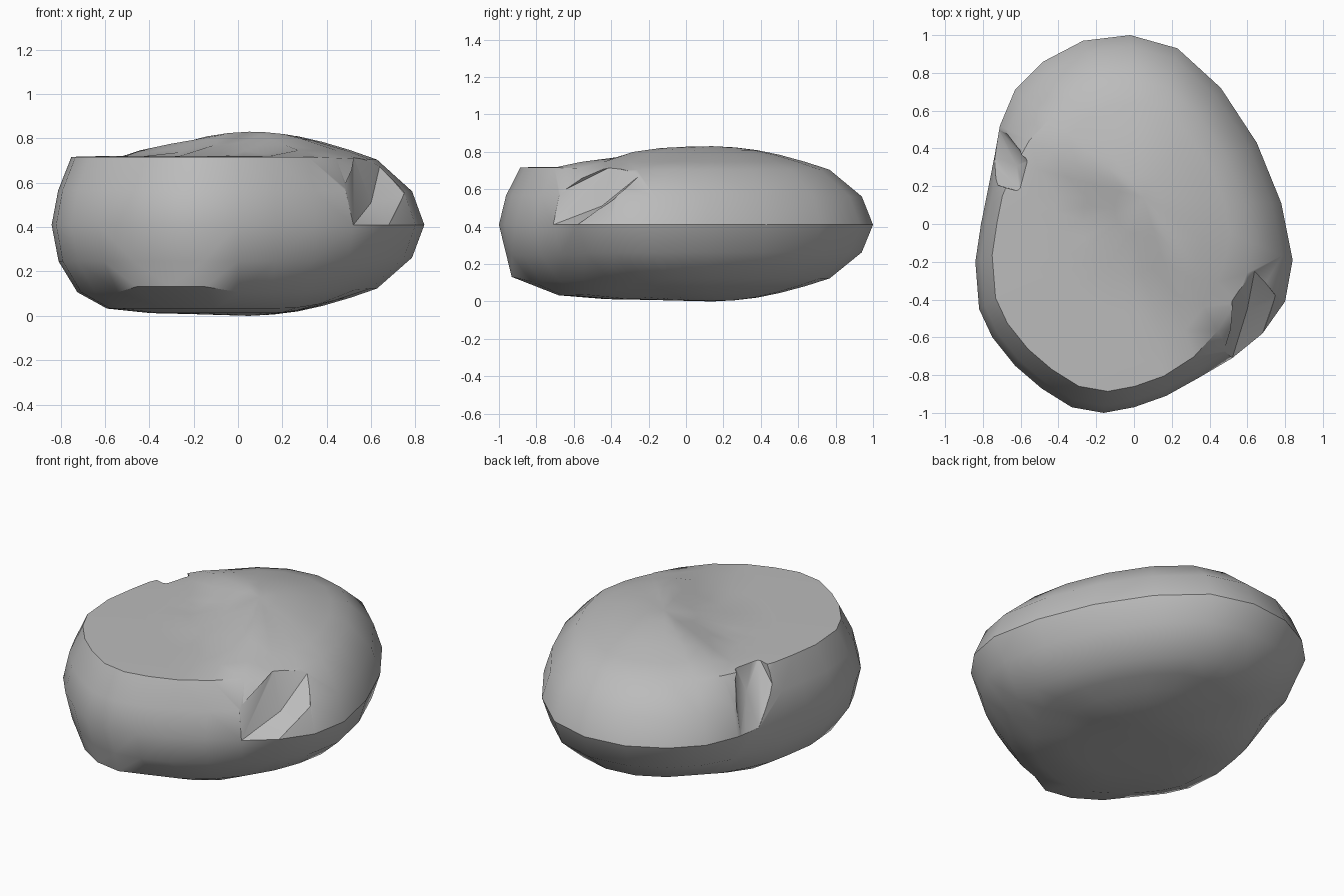
import bpy, bmesh, math
from mathutils import Vector

cube = bpy.data.objects.get("Cube")
if cube:
    bpy.data.objects.remove(cube, do_unlink=True)

# Stone material
stone = bpy.data.materials.new("stone_grey")
stone.use_nodes = True
colour = (0.5, 0.5, 0.5, 1)
stone.diffuse_color = colour
bsdf = stone.node_tree.nodes["Principled BSDF"]
bsdf.inputs["Base Color"].default_value = colour
bsdf.inputs["Roughness"].default_value = 0.8

# Widest outline, seen from above
OUTLINE = [(-.02, 1), (.23, .93), (.46, .72), (.65, .43), (.78, .11), (.84, -.19),
           (.8, -.41), (.68, -.58), (.52, -.71), (.35, -.81), (.17, -.91), (0, -.97),
           (-.16, -1), (-.33, -.97), (-.49, -.87), (-.63, -.75), (-.75, -.6),
           (-.82, -.45), (-.84, -.2), (-.81, 0), (-.78, .15), (-.74, .35),
           (-.71, .52), (-.63, .71), (-.48, .86), (-.27, .97)]
CENTRE = Vector((.05, .14))
MIDDLE = .41

# Profiles (radius, height) from the rim inwards: lens shape and fuller lobe shape
LENS = [(1, 0), (.93, .36), (.73, .7), (.58, .8), (.42, .89), (.28, .95), (.14, .985)]
LOBE_TOP = [(1, 0), (.967, .37), (.9, .73), (.75, .8), (.55, .95), (.36, 1), (.17, 1)]
LOBE_BASE = [(1, 0), (.965, .4), (.87, .74), (.72, .92), (.5, .97), (.3, .98), (.15, .99)]


def lobe_weight(p):
    """Fullness of the section: one towards the front left, zero at the back right."""
    d = p - CENTRE
    off = (math.degrees(math.atan2(d.y, d.x)) - 230 + 180) % 360 - 180
    return max(0, min(1, (90 - abs(off)) / 35))


def deck_height(p):
    """Worn flat deck at the front, rising to the domed back."""
    return .72 + .36 * max(0, p.x * .79 + p.y * .61 + .2)


def section_point(p, level, top):
    w = lobe_weight(p)
    (r0, h0), (r1, h1) = LENS[level], (LOBE_TOP if top else LOBE_BASE)[level]
    r, h = r0 + (r1 - r0) * w, h0 + (h1 - h0) * w
    # Jutting chin under the front
    if not top and level == 2 and -.5 < p.x < -.1 and p.y < -.8:
        r, h = .94, .68
    q = CENTRE + (p - CENTRE) * r
    z = min(MIDDLE + .42 * h, deck_height(q)) if top else MIDDLE * (1 - h)
    return Vector((q.x, q.y, z))


def finish(bm, name):
    bmesh.ops.recalc_face_normals(bm, faces=bm.faces)
    mesh = bpy.data.meshes.new(name)
    bm.to_mesh(mesh)
    bm.free()
    obj = bpy.data.objects.new(name, mesh)
    bpy.context.collection.objects.link(obj)
    mesh.materials.append(stone)
    return obj


# Stone body, lofted from the rim to both poles
bm = bmesh.new()
points = [Vector(p) for p in OUTLINE]
n = len(points)
rim = [bm.verts.new(section_point(p, 0, True)) for p in points]
for top in (True, False):
    previous = rim
    for level in range(1, len(LENS)):
        ring = [bm.verts.new(section_point(p, level, top)) for p in points]
        for i in range(n):
            j = (i + 1) % n
            bm.faces.new((previous[i], previous[j], ring[j], ring[i]))
        previous = ring
    pole = bm.verts.new((CENTRE.x, CENTRE.y, .83 if top else 0))
    for i in range(n):
        bm.faces.new((previous[i], previous[(i + 1) % n], pole))
bmesh.ops.triangulate(bm, faces=[f for f in bm.faces if len(f.verts) > 3])
body = finish(bm, "stone_body")


def chip(name, corners, outward):
    """Knock out the hollow spanned by the corners, open in the outward direction."""
    hollow = bmesh.new()
    for corner in corners:
        for reach in (0, 1):
            hollow.verts.new(Vector(corner) + Vector(outward) * reach)
    bmesh.ops.convex_hull(hollow, input=hollow.verts)
    # Drop points swallowed by the hull
    bmesh.ops.delete(hollow, geom=[v for v in hollow.verts if not v.link_faces],
                     context='VERTS')
    cutter = finish(hollow, name)
    cutter.hide_render = True
    cut = body.modifiers.new(name, 'BOOLEAN')
    cut.operation, cut.solver, cut.object = 'DIFFERENCE', 'EXACT', cutter
    bpy.ops.object.modifier_apply(modifier=cut.name)
    bpy.data.objects.remove(cutter, do_unlink=True)


bpy.ops.object.select_all(action='DESELECT')
body.select_set(True)
bpy.context.view_layer.objects.active = body

# Chipped notches on both flanks
chip("left_chip",
     [(.52, -.71, .41), (.48, -.68, .58), (.52, -.4, .72), (.64, -.24, .68),
      (.6, -.45, .51), (.75, -.38, .55), (.68, -.58, .41)],
     (.3, -.25, .25))
chip("right_chip",
     [(-.56, .33, .73), (-.6, .17, .74), (-.735, .21, .6), (-.735, .355, .41),
      (-.715, .5, .41), (-.7, .53, .56), (-.62, .31, .58)],
     (-.3, .08, .18))

# Smooth stone with crisp chipped edges
bpy.ops.object.shade_smooth_by_angle(angle=math.radians(32))
